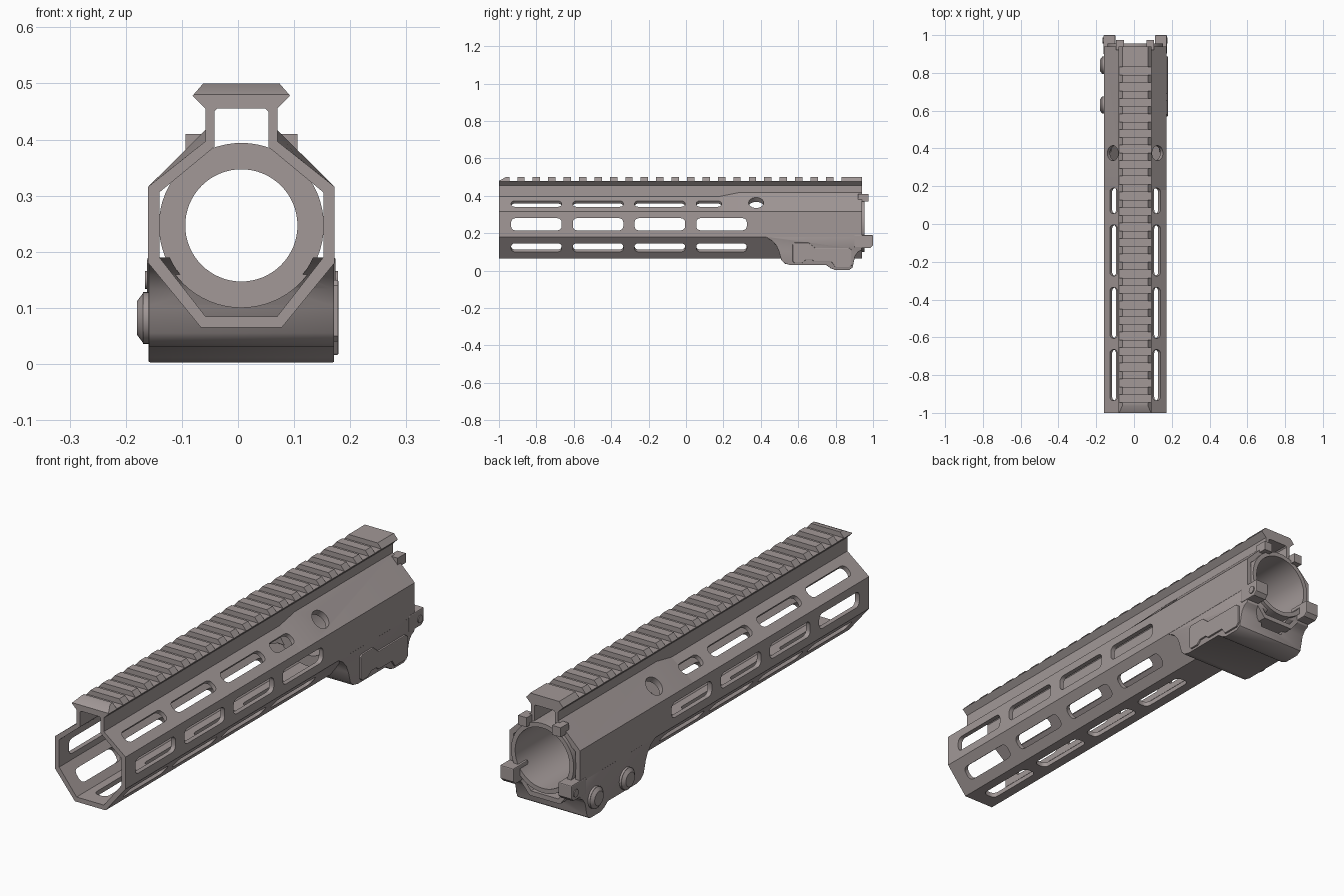
import bpy, bmesh, math
from mathutils import Vector, Matrix

if "Cube" in bpy.data.objects:
    bpy.data.objects.remove(bpy.data.objects["Cube"], do_unlink=True)

CX = 0.006          # centre line of the tube
AXIS_Z = 0.247      # height of the bore
BACK = 0.94

grey = bpy.data.materials.new("warm grey metal")
grey.use_nodes = True
colour = (0.36, 0.315, 0.31, 1)
grey.diffuse_color = colour
grey.node_tree.nodes["Principled BSDF"].inputs["Base Color"].default_value = colour


def loft(bm, loops):
    """Skin matching loops of points and cap both ends."""
    rings = [[bm.verts.new(p) for p in loop] for loop in loops]
    n = len(rings[0])
    faces = [bm.faces.new(rings[0]), bm.faces.new(rings[-1])]
    for a, b in zip(rings, rings[1:]):
        for i in range(n):
            j = (i + 1) % n
            faces.append(bm.faces.new((a[i], a[j], b[j], b[i])))
    bmesh.ops.recalc_face_normals(bm, faces=faces)


def finish(name, bm):
    mesh = bpy.data.meshes.new(name)
    bm.to_mesh(mesh)
    bm.free()
    mesh.materials.append(grey)
    ob = bpy.data.objects.new(name, mesh)
    bpy.context.collection.objects.link(ob)
    return ob


def select(ob):
    bpy.ops.object.select_all(action="DESELECT")
    ob.select_set(True)
    bpy.context.view_layer.objects.active = ob


def smooth(ob):
    select(ob)
    bpy.ops.object.shade_smooth_by_angle(angle=math.radians(35))


def cut(ob, cutter):
    mod = ob.modifiers.new("cut", "BOOLEAN")
    mod.operation, mod.solver, mod.object = "DIFFERENCE", "EXACT", cutter
    select(ob)
    bpy.ops.object.modifier_apply(modifier=mod.name)


def bevel(ob, width):
    mod = ob.modifiers.new("bevel", "BEVEL")
    mod.width, mod.segments = width, 2
    mod.limit_method, mod.angle_limit = "ANGLE", math.radians(50)
    select(ob)
    bpy.ops.object.modifier_apply(modifier=mod.name)


def section(half, y):
    """Mirror a half profile of (offset, height) into a full loop at y."""
    right = [(CX + d, y, z) for d, z in half]
    return right + [(CX - d, y, z) for d, z in reversed(half)]


def box(bm, x0, x1, y0, y1, z0, z1):
    loft(bm, [[(x0, y, z0), (x1, y, z0), (x1, y, z1), (x0, y, z1)] for y in (y0, y1)])


def slot(bm, y0, y1, width, centre, normal, r=0.022, depth=0.032):
    """Rounded slot cutter running along y, square to the given normal."""
    n = Vector((normal[0], 0, normal[1])).normalized()
    v = n.cross(Vector((0, 1, 0)))
    c = Vector((centre[0], (y0 + y1) / 2, centre[1]))
    hy, hw = (y1 - y0) / 2 - r, width / 2 - r
    pts = []
    for q, (sy, sv) in enumerate(((1, 1), (-1, 1), (-1, -1), (1, -1))):
        for k in range(5):
            a = math.radians(90 * q + 22.5 * k)
            pts.append(c + Vector((0, sy * hy + r * math.cos(a), 0)) + v * (sv * hw + r * math.sin(a)))
    loft(bm, [[p + n * s * depth for p in pts] for s in (-1, 1)])


def disc(bm, centre, r1, r2, length, rotation, segments=32):
    bmesh.ops.create_cone(bm, cap_ends=True, segments=segments, radius1=r1, radius2=r2,
                          depth=length, matrix=Matrix.Translation(centre) @ rotation)


# Handguard shell with the top rail in one profile
outer = [(0.068, 0.5), (0.087, 0.478), (0.064, 0.455), (0.064, 0.397),
         (0.166, 0.316), (0.166, 0.18), (0.072, 0.065)]
inner = [(0.043, 0.455), (0.048, 0.45), (0.048, 0.387), (0.146, 0.306),
         (0.146, 0.19), (0.064, 0.085)]
bm = bmesh.new()
loft(bm, [section(outer, -1), section(outer, BACK)])
shell = finish("handguard_shell", bm)
bm = bmesh.new()
loft(bm, [section(inner, -1.1), section(inner, 1.1)])
bore_cutter = finish("shell_cutter", bm)

# Raised shoulders beside the rail at the rear
shoulders = []
for s, side in ((1, "left"), (-1, "right")):
    bm = bmesh.new()
    loops = [[(CX + s * d, y, z) for d, z in ((0.056, 0.39), (0.064, top), (0.165, 0.317), (0.155, 0.312))]
             for y, top in ((0.18, 0.397), (0.28, 0.417), (BACK, 0.417))]
    loft(bm, loops)
    shoulders.append(finish("shoulder_" + side, bm))

# Accessory slots on seven faces, and a round socket on each shoulder
bm = bmesh.new()
for i in range(4):
    y0 = -0.935 + 0.33 * i
    y1 = y0 + 0.27
    slot(bm, y0, y1, 0.06, (CX, 0.075), (0, 1))
    for s in (-1, 1):
        slot(bm, y0, y1, 0.065, (CX + s * 0.156, 0.248), (s, 0))
        slot(bm, y0, y1, 0.06, (CX + s * 0.114, 0.128), (s * 0.115, -0.094))
        slot(bm, y0, 0.19 if i == 3 else y1, 0.052, (CX + s * 0.112, 0.355), (s * 0.08, 0.102))
for s in (-1, 1):
    tilt = Vector((s * 0.08, 0, 0.102)).to_track_quat("Z", "Y").to_matrix().to_4x4()
    disc(bm, (CX + s * 0.116, 0.375, 0.36), 0.04, 0.04, 0.09, tilt)
slot_cutter = finish("slot_cutter", bm)

# Cross grooves of the rail and the sloped front tooth
bm = bmesh.new()
for i in range(22):
    y = -0.945 + 0.0825 * i
    box(bm, -0.2, 0.2, y, y + 0.043, 0.479, 0.6)
loft(bm, [[(x, -1.05, 0.453), (x, -0.96, 0.502), (x, -1.05, 0.55)] for x in (-0.2, 0.2)])
groove_cutter = finish("groove_cutter", bm)

for cutter in (bore_cutter, slot_cutter, groove_cutter):
    cut(shell, cutter)
for part in shoulders:
    cut(part, slot_cutter)

# Barrel nut: stepped ring
bm = bmesh.new()
steps = [(0.1, 0.46), (0.147, 0.46), (0.147, 0.955), (0.128, 0.955), (0.128, 0.6), (0.1, 0.58)]
N = 64
rings = [[bm.verts.new((CX + r * math.cos(math.tau * k / N), y, AXIS_Z + r * math.sin(math.tau * k / N)))
          for k in range(N)] for r, y in steps]
for a, b in zip(rings, rings[1:] + rings[:1]):
    for k in range(N):
        j = (k + 1) % N
        bm.faces.new((a[k], a[j], b[j], b[k]))
bmesh.ops.recalc_face_normals(bm, faces=bm.faces)
nut = finish("barrel_nut", bm)

# Clamp block under the rear, with a curved front
side = [(0.38, 0.19)]
side += [(0.39 + 0.11 * math.sin(a), 0.075 + 0.11 * math.cos(a)) for a in (0.1, 0.4, 0.7, 1.0, 1.3)]
side += [(0.51, 0.055), (0.53, 0.037), (0.56, 0.03), (0.75, 0.03), (0.775, 0.012), (0.8, 0.003),
         (0.87, 0.003), (0.89, 0.016), (0.905, 0.08), (0.92, 0.1), (BACK, 0.11), (BACK, 0.19)]
bm = bmesh.new()
loft(bm, [[(CX + s * 0.1655, y, z) for y, z in side] for s in (-1, 1)])
block = finish("clamp_block", bm)
bevel(block, 0.01)
bm = bmesh.new()
disc(bm, (CX, 0.7, AXIS_Z), 0.14, 0.14, 0.9, Matrix.Rotation(math.pi / 2, 4, "X"), 64)
block_bore = finish("block_bore_cutter", bm)
bm = bmesh.new()
box(bm, CX - 0.055, CX + 0.055, 0.84, 1, 0.05, 0.2)
block_notch = finish("block_notch_cutter", bm)
cut(block, block_bore)
cut(block, block_notch)

# Rear lugs, their pins, and the small upper tabs
for s, side_name in ((1, "left"), (-1, "right")):
    bm = bmesh.new()
    x0, x1 = sorted((CX + s * 0.105, CX + s * 0.168))
    loft(bm, [[(x, y, z) for y, z in ((0.9, 0.12), (0.985, 0.12), (1, 0.135), (1, 0.19), (0.9, 0.19))]
              for x in (x0, x1)])
    bevel(finish("rear_lug_" + side_name, bm), 0.004)
    bm = bmesh.new()
    disc(bm, (CX + s * 0.168, 0.972, 0.15), 0.016, 0.016, 0.008, Matrix.Rotation(math.pi / 2, 4, "Y"), 20)
    smooth(finish("lug_pin_" + side_name, bm))
    bm = bmesh.new()
    x0, x1 = sorted((CX + s * 0.06, CX + s * 0.1))
    box(bm, x0, x1, 0.92, 0.975, 0.37, 0.41)
    finish("upper_tab_" + side_name, bm)

# Clamp plate on the left side
outline = [(0.57, 0.05), (0.57, 0.14), (0.58, 0.15), (0.655, 0.15), (0.69, 0.122), (0.87, 0.122),
           (0.888, 0.11), (0.888, 0.03), (0.875, 0.016), (0.8, 0.016), (0.78, 0.045), (0.69, 0.045),
           (0.675, 0.057), (0.64, 0.057), (0.62, 0.04), (0.58, 0.04)]
bm = bmesh.new()
loft(bm, [[(x, y, z) for y, z in outline] for x in (CX + 0.16, CX + 0.173)])
bevel(finish("clamp_plate", bm), 0.003)

# Two tapered clamp bolts on the right side
for i, y in enumerate((0.63, 0.84)):
    bm = bmesh.new()
    turn = Matrix.Rotation(-math.pi / 2, 4, "Y")
    disc(bm, (CX - 0.168, y, 0.082), 0.046, 0.046, 0.014, turn)
    disc(bm, (CX - 0.18, y, 0.082), 0.046, 0.03, 0.012, turn)
    smooth(finish(f"clamp_bolt_{i + 1}", bm))

for part in [shell, nut, block] + shoulders:
    smooth(part)
for cutter in (bore_cutter, slot_cutter, groove_cutter, block_bore, block_notch):
    bpy.data.objects.remove(cutter, do_unlink=True)
